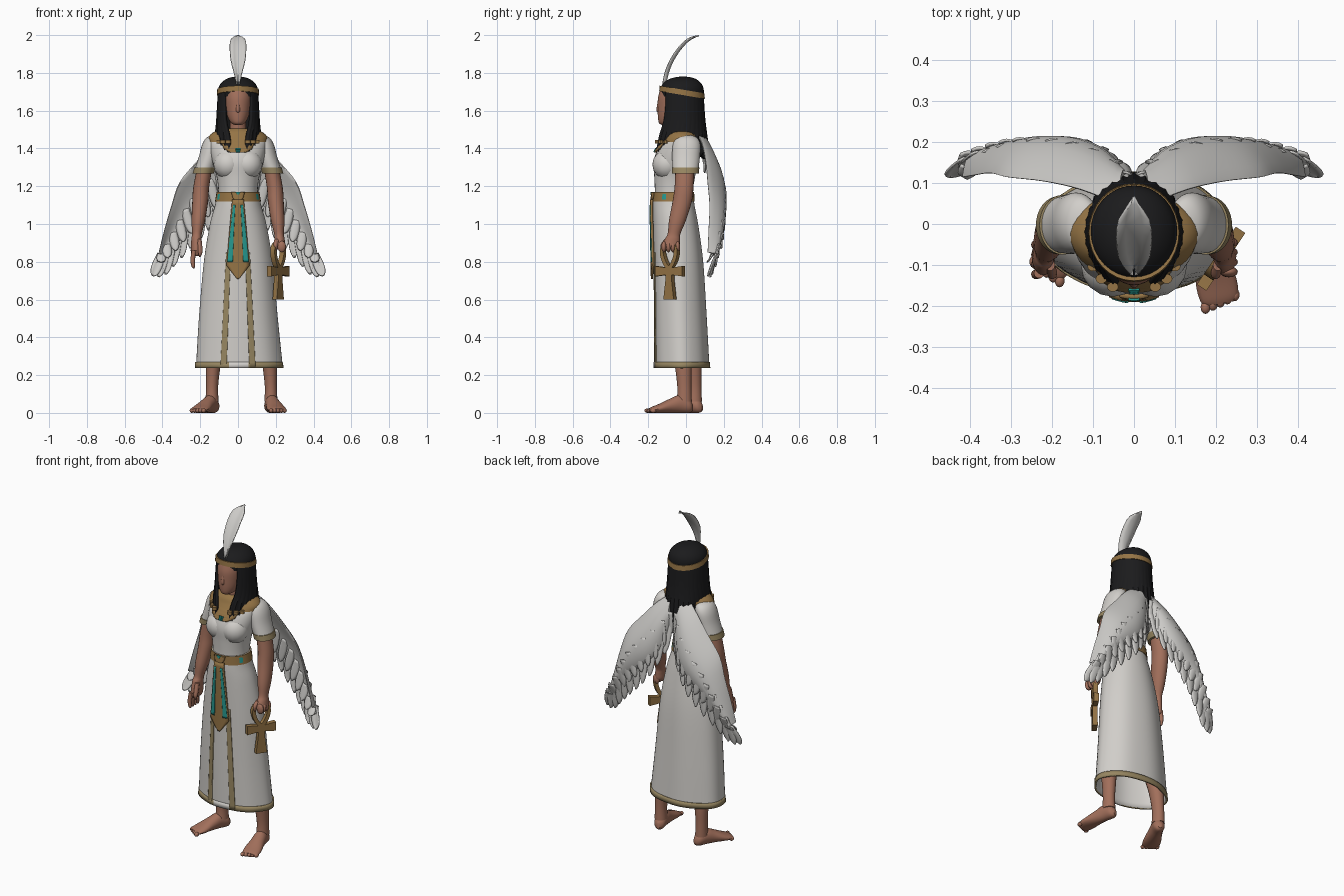
import bpy, bmesh, math
from mathutils import Vector

if "Cube" in bpy.data.objects:
    bpy.data.objects.remove(bpy.data.objects["Cube"])


def material(name, rgb):
    m = bpy.data.materials.new(name)
    m.use_nodes = True
    m.diffuse_color = m.node_tree.nodes["Principled BSDF"].inputs["Base Color"].default_value = (*rgb, 1)
    return m


LINEN = material("white linen", (0.64, 0.62, 0.59))
PLUME = material("feather white", (0.60, 0.59, 0.57))
SKIN = material("brown skin", (0.36, 0.16, 0.105))
GOLD = material("dull gold", (0.30, 0.175, 0.06))
TRIM = material("tan trim", (0.31, 0.24, 0.12))
HAIR = material("black hair", (0.011, 0.011, 0.012))
TEAL = material("teal", (0.02, 0.32, 0.28))
made = []


def interp(seq, t):
    """Smooth curve through a list of tuples, t from 0 to 1."""
    f = min(max(t, 0), 1) * (len(seq) - 1)
    i = min(int(f), len(seq) - 2)
    f -= i
    a, b, c, d = (seq[min(max(i + k, 0), len(seq) - 1)] for k in (-1, 0, 1, 2))
    return [q + f / 2 * (r - p + f * (2 * p - 5 * q + 4 * r - s + f * (3 * (q - r) + s - p)))
            for p, q, r, s in zip(a, b, c, d)]


def skin(name, rings, mats, cap=True, closed=True, loop=False, thick=0, rule=None):
    """Join rows of points into a surface."""
    bm = bmesh.new()
    rows = [[bm.verts.new(p) for p in r] for r in rings]
    n = len(rows[0])
    for i in range(len(rows) if loop else len(rows) - 1):
        a, b = rows[i], rows[(i + 1) % len(rows)]
        for j in range(n if closed else n - 1):
            k = (j + 1) % n
            face = bm.faces.new((a[j], a[k], b[k], b[j]))
            face.material_index = rule(i, j) if rule else 0
    if cap and closed and not loop:
        bm.faces.new(rows[0])
        bm.faces.new(rows[-1])
    bmesh.ops.recalc_face_normals(bm, faces=bm.faces)
    me = bpy.data.meshes.new(name)
    bm.to_mesh(me)
    bm.free()
    for m in mats if isinstance(mats, list) else [mats]:
        me.materials.append(m)
    ob = bpy.data.objects.new(name, me)
    bpy.context.collection.objects.link(ob)
    if thick:
        mod = ob.modifiers.new("thickness", "SOLIDIFY")
        mod.thickness, mod.offset = thick, 0
    made.append(ob)


def loft(name, prof, mat, n=32, steps=5, grow=0, move=Vector, fold=0, **kw):
    """Stack ellipses (height, x, y, x radius, y radius)."""
    rings, total = [], steps * (len(prof) - 1)
    for i in range(total + 1):
        z, x, y, rx, ry = interp(prof, i / total)
        ring = []
        for a in (math.tau * j / n for j in range(n)):
            g = 1 + fold * math.cos(7 * a) * (1 - i / total)
            ring.append(move(Vector((x + (max(rx, .001) + grow) * g * math.cos(a),
                                     y + (max(ry, .001) + grow) * g * math.sin(a), z))))
        rings.append(ring)
    skin(name, rings, mat, **kw)


def leaf(name, path, widths, across, mat, ridge):
    """A thin feather with a raised midrib."""
    rows = []
    for i in range(11):
        p, w = Vector(interp(path, i / 10)), max(interp(widths, i / 10)[0], .001)
        rows.append([p + across.normalized() * w * k + Vector((0, ridge * (1 - k * k), 0))
                     for k in (-1, -.5, 0, .5, 1)])
    skin(name, rows, mat, closed=False, thick=.006)


def strip(name, prof, outline, off, mat, thick=.008):
    """A plate on the front of a lofted body; outline rows are (z, x min, x max)."""
    samples, rows = [interp(prof, i / 200) for i in range(201)], []
    for i in range(25):
        f = i / 24 * (len(outline) - 1)
        k = min(int(f), len(outline) - 2)
        z, x0, x1 = (a + (b - a) * (f - k) for a, b in zip(outline[k], outline[k + 1]))
        _, cx, cy, rx, ry = min(samples, key=lambda s: abs(s[0] - z))
        xs = [x0 + (x1 - x0) * j / 6 for j in range(7)]
        rows.append([(x, cy - ry * math.sqrt(max(0, 1 - ((x - cx) / rx) ** 2)) - off, z) for x in xs])
    skin(name, rows, mat, closed=False, thick=thick)


def ball(name, c, r, mat):
    arc = [(math.cos(math.pi * i / 8), math.sin(math.pi * i / 8)) for i in range(9)]
    loft(name, [(c[2] - r[2] * u, c[0], c[1], r[0] * v, r[1] * v) for u, v in arc], mat, n=16, steps=1)


# Dress
SKIRT = [(.24, .005, -.022, .226, .142), (.5, 0, -.03, .205, .136), (.8, 0, -.04, .178, .127),
         (1, 0, -.055, .145, .115), (1.1, 0, -.065, .118, .106), (1.17, 0, -.065, .106, .1)]
loft("skirt", SKIRT, LINEN, n=56, cap=False, thick=.008, fold=.012)
loft("skirt_hem", [(.237, .005, -.022, .227, .143), (.27, .004, -.022, .225, .142)], [TRIM, LINEN], n=56,
     steps=2, grow=.003, cap=False, thick=.009, fold=.012, rule=lambda i, j: int(40 <= j <= 43))
TORSO = [(1.1, 0, -.065, .112, .103), (1.17, 0, -.065, .104, .1), (1.25, 0, -.06, .113, .108),
         (1.33, 0, -.056, .136, .116), (1.4, 0, -.04, .15, .108), (1.45, 0, -.022, .152, .092),
         (1.485, 0, -.02, .11, .072), (1.5, 0, -.025, .05, .05)]
loft("bodice", TORSO, LINEN)
for s in (-1, 1):
    ball("bust", (s * .052, -.1, 1.315), (.078, .078, .08), LINEN)
    strip("skirt_front_trim", SKIRT, [(.24, s * .06, s * .092), (.85, s * .038, s * .062)], .004, TRIM)

# Belt with inlays, and hanging apron
loft("belt", [(1.118, 0, -.065, .117, .106), (1.17, 0, -.065, .108, .103)], [GOLD, TEAL], grow=.005, steps=4,
     rule=lambda i, j: int(i in (1, 2) and j in (3, 12, 18, 29)))
strip("apron", SKIRT, [(1.13, -.03, .03), (.95, -.046, .046), (.78, -.06, .06), (.71, -.006, .006)],
      .014, GOLD, .012)
for s in (-1, 1):
    strip("apron_stripe", SKIRT, [(1.1, s * .014, s * .026), (.95, s * .022, s * .042),
                                  (.8, s * .028, s * .055)], .021, TEAL, .004)
strip("belt_knot", SKIRT, [(1.168, -.035, .035), (1.14, -.028, .028), (1.115, -.008, .008)], .012, GOLD, .014)
strip("belt_gem", SKIRT, [(1.17, -.014, .014), (1.155, -.003, .003)], .02, TEAL, .006)

# Broad collar
loft("collar", [(1.435, 0, -.03, .148, .1), (1.462, 0, -.022, .148, .09),
                (1.488, 0, -.021, .118, .077), (1.506, 0, -.026, .055, .052)], GOLD, grow=.007)
strip("collar_bib", TORSO, [(1.378, -.04, .04), (1.4, -.075, .075), (1.46, -.1, .1)], .007, GOLD)
strip("collar_gem", TORSO, [(1.402, -.014, .014), (1.38, -.01, .01)], .013, TEAL, .006)

# Head
loft("neck", [(1.46, 0, -.035, .055, .05), (1.52, 0, -.04, .042, .045), (1.6, 0, -.04, .045, .05)], SKIN)
loft("face", [(1.523, 0, -.11, .012, .015), (1.535, 0, -.1, .036, .043), (1.57, 0, -.082, .056, .067),
              (1.62, 0, -.07, .067, .08), (1.67, 0, -.065, .072, .083), (1.72, 0, -.06, .07, .074)], SKIN)
loft("nose", [(1.585, 0, -.138, .006, .008), (1.6, 0, -.14, .013, .016), (1.63, 0, -.14, .01, .013),
              (1.66, 0, -.138, .006, .008)], SKIN, n=12)

# Hair: rounded crown, then a strand curtain open at the face
loft("hair_crown", [(1.675, 0, -.021, .104, .113), (1.71, 0, -.021, .106, .115), (1.74, 0, -.02, .094, .104),
                    (1.765, 0, -.018, .066, .075), (1.778, 0, -.016, .03, .035), (1.78, 0, -.016, 0, 0)], HAIR)
FALL = [(1.7, .097, .105, 40), (1.64, .101, .108, 41), (1.55, .106, .114, 37),
        (1.47, .112, .125, 25), (1.4, .112, .136, 21)]
rows = []
for i in range(21):
    z, rx, ry, gap = interp(FALL, i / 20)
    row = []
    for j in range(73):
        a = math.radians(gap + (360 - 2 * gap) * j / 72)
        tip = (.045 * max(0, -math.cos(a)) ** 3 + .014 * (j % 3)) * (i / 20) ** 4
        g = 1 + .02 * math.cos(j * math.tau / 3) * i / 20
        row.append((rx * g * math.sin(a), -.021 - ry * g * math.cos(a), z - tip))
    rows.append(row)
skin("hair_curtain", rows, HAIR, closed=False, thick=.018)
for s in (-1, 1):
    for x, y in ((.052, -.154), (.08, -.134), (.1, -.104)):
        loft("hair_bead", [(1.425, s * x, y, .014, .012), (1.445, s * x, y, .014, .012)], GOLD, n=10, steps=1)
loft("headband", [(1.683, 0, -.021, .109, .118), (1.712, 0, -.021, .107, .115)], GOLD, grow=.003, steps=2,
     move=lambda p: Vector((p.x, p.y, p.z - .17 * (p.y + .02))))
leaf("head_plume", [(0, -.125, 1.74), (0, -.112, 1.8), (0, -.083, 1.87), (0, -.035, 1.94), (0, .01, 1.98),
                    (0, .05, 1.997)], [(.006,), (.02,), (.038,), (.043,), (.037,), (.008,)],
     Vector((1, 0, 0)), PLUME, .018)

# Arms, sleeves and hands
SLEEVE = [(1.474, .115, 0, .01, .015), (1.458, .125, .002, .04, .055), (1.42, .138, .003, .052, .073),
          (1.35, .156, 0, .053, .073), (1.27, .184, -.003, .052, .067)]
ARM = [(1.33, .17, -.005, .04, .05), (1.2, .194, -.01, .042, .05), (1.12, .2, -.02, .042, .051),
       (1.02, .21, -.045, .036, .045), (.95, .217, -.063, .026, .034), (.92, .22, -.072, .027, .04)]
for s in (-1, 1):
    def side(p, s=s):
        return Vector((p.x * s, p.y, p.z))
    drop = .035 if s < 0 else 0
    loft("sleeve", SLEEVE, LINEN, move=side)
    loft("sleeve_trim", [(1.268, .184, -.003, .052, .067), (1.3, .174, -.002, .053, .069)], TRIM, steps=2,
         grow=.004, move=side)
    loft("arm", ARM + [(.885 - drop, .222, -.08, .028, .046), (.865 - drop, .222, -.083, .018, .034)],
         SKIN, n=20, move=side)
    for k in range(4):
        y = -.12 + k * .024
        if s < 0:    # relaxed fingers
            loft("finger", [(.86, .232, y, .013, .013), (.81, .24, y - .003, .012, .012),
                            (.775, .237, y - .004, .009, .01), (.765, .234, y - .004, .002, .002)],
                 SKIN, n=10, steps=3, move=side)
        else:        # closed fist
            ball("knuckle", (.232, y + .003, .88), (.022, .0135, .03), SKIN)
    loft("thumb", [(.92, .205, -.1, .012, .014), (.89 - drop, .2, -.122, .012, .013),
                   (.86 - drop, .202, -.125, .003, .003)], SKIN, n=10, move=side)

# Legs and feet
for s, x, y, tx, ty in ((1, .165, .035, .215, -.21), (-1, -.118, .085, -.222, -.135)):
    heel, toe = Vector((x, y, 0)), Vector((tx, ty, 0))
    fwd = (toe - heel).normalized()

    def place(p):
        return heel + fwd * p.z * (toe - heel).length * 4 + Vector((-fwd.y * p.x, fwd.x * p.x, p.y))
    a = heel + fwd * .045
    loft("leg", [(.36, a.x - s * .02, a.y - .03, .042, .045), (.26, a.x - s * .007, a.y - .008, .039, .044),
                 (.14, a.x, a.y, .032, .037), (.06, a.x, a.y, .035, .04)], SKIN, n=20)
    loft("foot", [(0, 0, .028, .012, .018), (.02, 0, .036, .031, .036), (.07, 0, .047, .036, .047),
                  (.12, 0, .038, .041, .038), (.18, 0, .024, .05, .024), (.22, 0, .016, .047, .016),
                  (.235, 0, .013, .035, .011)], SKIN, n=20, move=place)
    for k in range(5):
        ball("toe", place(Vector((s * (-.038 + k * .019), .012, .236 - .004 * k))), (.012, .016, .012), SKIN)

# Looped cross held in the left hand
axis, normal, up = Vector((.56, .83, 0)), Vector((.83, -.56, 0)) * .014, Vector((0, 0, 1))
hub = Vector((.213, -.085, .75))


def bar(name, ends, along, wide):
    """A slab through (distance, half width) stations."""
    skin(name, [[hub + along * u + wide * w * p + normal * q for p, q in ((1, 1), (-1, 1), (-1, -1), (1, -1))]
                for u, w in ends], GOLD)


bar("cross_stem", [(-.15, .033), (-.05, .02), (.03, .018)], up, axis)
bar("cross_arms", [(-.085, .027), (0, .017), (.085, .027)], axis, up)
rings = []
for a in (math.tau * i / 32 for i in range(32)):
    out = axis * math.sin(a) - up * math.cos(a)
    c = hub + axis * .042 * math.sin(a) * (1 - .35 * math.cos(a)) + up * (.084 - .064 * math.cos(a))
    rings.append([c + out * .011 * p + normal * q for p, q in ((1, 1), (1, -1), (-1, -1), (-1, 1))])
skin("cross_loop", rings, GOLD, loop=True)

# Wings: leading edge, lower edge of the padded part, and feather tips
LEAD = [(.04, .05, 1.5), (.13, .085, 1.43), (.22, .105, 1.33), (.31, .115, 1.22), (.352, .125, 1.1),
        (.39, .12, .97), (.42, .115, .85)]
LOWER = [(.015, .095, 1.32), (.05, .155, 1.2), (.11, .19, 1.12), (.18, .195, 1.05), (.25, .18, .98),
         (.32, .16, .9), (.39, .13, .83)]
TIPS = [(.04, .15, 1.16), (.1, .185, 1.04), (.17, .195, .95), (.25, .18, .87), (.33, .155, .79),
        (.395, .13, .725), (.45, .113, .725)]


def wing_point(t, u, s):
    p = Vector(interp(LEAD, t)).lerp(Vector(interp(LOWER, t)), u)
    return Vector((p.x * s, p.y + .035 * math.sin(math.pi * u), p.z))


def plume(name, a, b, width, lift):
    a, b = a + Vector((0, lift, 0)), b + Vector((0, lift * .7, 0))
    leaf(name, [a, a.lerp(b, .5), a.lerp(b, .85), b], [(width * .8,), (width,), (width * .75,), (.002,)],
         Vector((b.z - a.z, 0, a.x - b.x)), PLUME, math.copysign(.006, lift))


for s in (-1, 1):
    skin("wing", [[wing_point(i / 24, (1 - math.cos(a)) / 2, s) + Vector((0, (.024 - i / 2000) * math.sin(a), 0))
                   for a in (math.tau * j / 20 for j in range(20))] for i in range(25)], PLUME)
    for k in range(11):
        x, y, z = interp(TIPS, k / 10)
        tip = Vector((x * s, y, z))
        plume("flight_feather", wing_point(k / 10, .5, s), tip, .027, .004 * (k % 2))
        for lift in (.014, -.012):
            plume("covert_feather", wing_point(k / 10, .5, s), wing_point(k / 10, 1, s).lerp(tip, .3), .024, lift)

# Smooth shading with crisp edges
bpy.ops.object.select_all(action="DESELECT")
for ob in made:
    ob.select_set(True)
bpy.context.view_layer.objects.active = made[0]
bpy.ops.object.shade_smooth_by_angle(angle=math.radians(40))
